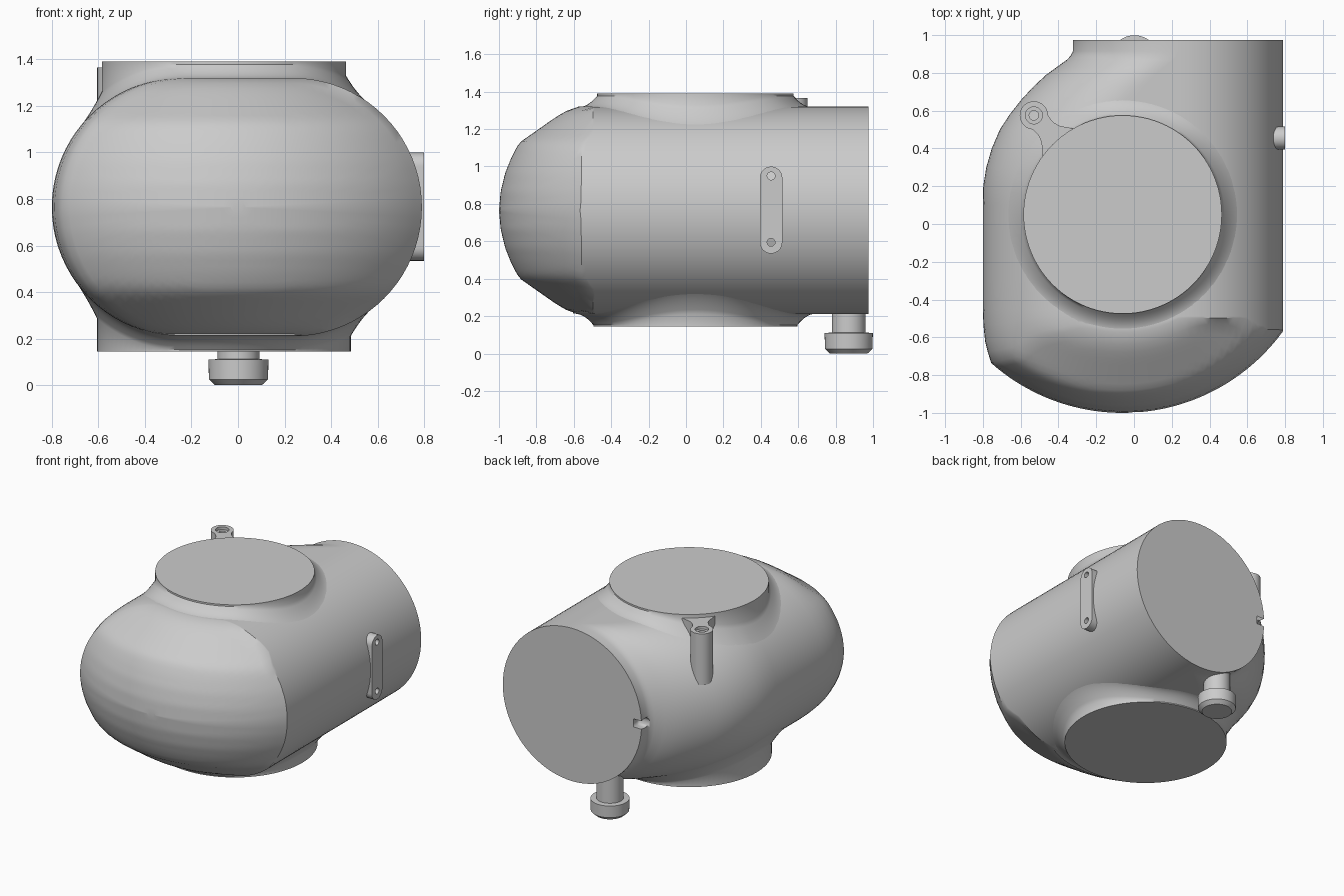
import bpy, bmesh
from math import sin, cos, pi, sqrt, radians

if "Cube" in bpy.data.objects:
    bpy.data.objects.remove(bpy.data.objects["Cube"])

ZC, RB, XR = 0.765, 0.555, 0.235      # body mid height, tube radius, right tube axis
PX, PY = -0.06, 0.05                  # port axis


def interp(table, v):
    if v <= table[0][0]:
        return table[0][1]
    for (a, p), (b, q) in zip(table, table[1:]):
        if v <= b:
            return p + (q - p) * (v - a) / (b - a)
    return table[-1][1]


def finish(ob, angle=30):
    bpy.ops.object.select_all(action='DESELECT')
    ob.select_set(True)
    bpy.context.view_layer.objects.active = ob
    bpy.ops.object.shade_smooth_by_angle(angle=radians(angle))
    return ob


def from_rings(name, rings, angle=30):
    """Skin a list of closed rings and cap both ends."""
    bm = bmesh.new()
    rows = [[bm.verts.new(p) for p in r] for r in rings]
    n = len(rows[0])
    for a, b in zip(rows, rows[1:]):
        for i in range(n):
            j = (i + 1) % n
            bm.faces.new((a[i], a[j], b[j], b[i]))
    bm.faces.new(rows[0][::-1])
    bm.faces.new(rows[-1])
    bmesh.ops.recalc_face_normals(bm, faces=bm.faces)
    me = bpy.data.meshes.new(name)
    bm.to_mesh(me)
    bm.free()
    ob = bpy.data.objects.new(name, me)
    bpy.context.collection.objects.link(ob)
    return finish(ob, angle)


def circle(x, y, r, n=32):
    return [(x + r * cos(2 * pi * i / n), y + r * sin(2 * pi * i / n)) for i in range(n)]


def plate(name, loops, depth, loc, rot=(0, 0, 0)):
    """Extruded flat outline; loops after the first are holes. loc is mid depth."""
    cu = bpy.data.curves.new(name, 'CURVE')
    cu.dimensions = '2D'
    cu.fill_mode = 'BOTH'
    cu.extrude = depth / 2
    for loop in loops:
        sp = cu.splines.new('POLY')
        sp.points.add(len(loop) - 1)
        for p, (x, y) in zip(sp.points, loop):
            p.co = (x, y, 0, 1)
        sp.use_cyclic_u = True
    ob = bpy.data.objects.new(name, cu)
    bpy.context.collection.objects.link(ob)
    ob.location, ob.rotation_euler = loc, rot
    bpy.ops.object.select_all(action='DESELECT')
    ob.select_set(True)
    bpy.context.view_layer.objects.active = ob
    bpy.ops.object.convert(target='MESH')
    return finish(bpy.context.view_layer.objects.active)


# Body: stadium section whose left side sweeps in to a round outlet at the back
LEFT = [(0.1, -0.8), (0.2, -0.798), (0.3, -0.782), (0.4, -0.753), (0.5, -0.71),
        (0.58, -0.658), (0.66, -0.595), (0.73, -0.53), (0.79, -0.465), (0.83, -0.41),
        (0.87, -0.355), (0.89, -0.336), (0.915, -0.325), (0.975, -0.325)]
DOME = [(0, 1.05), (0.1, 1.041), (0.2, 1.017), (0.28, 0.985), (0.34, 0.955), (0.37, 0.93),
        (0.5, 0.745), (0.53, 0.695), (0.555, 0.625)]


def section(xl, arc=40, flat=8):
    """Stadium outline in x, z."""
    pts, xa = [], xl + RB
    for cx, start, nxt in ((XR, -pi / 2, xa), (xa, pi / 2, XR)):
        for i in range(arc + 1):
            t = start + pi * i / arc
            pts.append((cx + RB * cos(t), ZC + RB * sin(t)))
        for i in range(1, flat):
            pts.append((cx + (nxt - cx) * i / flat, pts[-1][1]))
    return pts


def front_y(x, z):
    r = interp(DOME, abs(z - ZC))
    return PY - sqrt(max(r * r - (x - PX) ** 2, 0.3))


rings = []
for k in range(1, 25):                                   # domed front
    s = k / 24
    pts = [(x * s, ZC + (z - ZC) * s) for x, z in section(-0.755)]
    rings.append([(x, front_y(x, z), z) for x, z in pts])
edge = [p[1] for p in rings[-1]]
for s, xl in ((0.8, -0.774), (0.6, -0.788), (0.3, -0.797), (0, -0.8)):   # rounded shoulder
    rings.append([(x, -0.45 + (e + 0.45) * s, z) for (x, z), e in zip(section(xl), edge)])
for y in [-0.3, -0.1] + [p[0] for p in LEFT]:
    rings.append([(x, y, z) for x, z in section(interp(LEFT, y))])
body = from_rings("body", rings, 35)

# Small notch in the outlet rim
notch = plate("notch_cutter", [[(0.035 * cos(pi + pi * i / 12), 0.035 * sin(pi + pi * i / 12))
                                for i in range(13)] + [(0.025, 0.08), (-0.025, 0.08)]],
              0.14, (-0.33, 0.93, ZC), (0, -pi / 2, 0))
me = notch.data
bm = bmesh.new()
bm.from_mesh(me)
bmesh.ops.remove_doubles(bm, verts=bm.verts, dist=1e-5)
bmesh.ops.recalc_face_normals(bm, faces=bm.faces)
bm.to_mesh(me)
bm.free()
notch.hide_render = True
notch.hide_set(True)
mod = body.modifiers.new("notch", 'BOOLEAN')
mod.operation, mod.object, mod.solver = 'DIFFERENCE', notch, 'EXACT'


# Round ports above and below, with a fillet that follows the body surface
def rise(x, y):
    dx = max(interp(LEFT, y) + RB - x, x - XR, 0)
    return sqrt(max(RB * RB - dx * dx, 0.01))


def port(name, r0, height, side):
    n, rows = 96, []
    for t in [-1] + [i / 8 for i in range(9)]:
        row = []
        for i in range(n):
            a = 2 * pi * i / n
            r = r0 + 0.11 * max(t, 0)
            x, y = PX + r * cos(a), PY + r * sin(a)
            h = height if t < 0 else rise(x, y) + 0.062 * (1 - t) ** 2.2 - 0.004
            row.append((x, y, ZC + side * h))
        rows.append(row)
    rows.append([(PX + (x - PX) * 0.7, PY + (y - PY) * 0.7, ZC + side * 0.1) for x, y, z in rows[-1]])
    return from_rings(name, rows, 40)


port("top_port", 0.525, 1.39 - ZC, 1)
port("bottom_port", 0.545, ZC - 0.145, -1)

# Screw lug beside the top port
LX, LY = -0.53, 0.575
half = [(0.27, 0.12), (0.2, 0.115), (0.165, 0.09), (0.135, 0.066), (0.1, 0.053), (0.07, 0.053)]
arc = [(0.075 * cos(radians(a)), 0.075 * sin(radians(a))) for a in range(48, 313, 12)]
local = half + arc + [(u, -v) for u, v in half[::-1]]
outline = [(0.667 * u + 0.745 * v, -0.745 * u + 0.667 * v) for u, v in local]
plate("screw_lug", [outline, circle(0, 0, 0.045)], 0.37, (LX, LY, 1.18))
plate("lug_insert", [circle(0, 0, 0.046), circle(0, 0, 0.025)], 0.3, (LX, LY, 1.195))

# Side strip with two screw holes
slot = [(0.06 * cos(pi * i / 16), 0.1725 * (1 if i <= 16 else -1) + 0.06 * sin(pi * i / 16))
        for i in list(range(17)) + list(range(16, 33))]
slot = slot[:17] + [(x, -0.1725 + 0.06 * sin(pi * k / 16)) for k, (x, _) in zip(range(16, 33), slot[17:])]
plate("side_strip", [slot, circle(0, 0.1825, 0.021), circle(0, -0.1725, 0.021)],
      0.16, (0.72, 0.455, 0.767), (pi / 2, 0, pi / 2))

# Drain stem and cap under the outlet
profile = [(0.1, 0.0), (0.127, 0.025), (0.129, 0.11), (0.09, 0.112), (0.09, 0.4)]
from_rings("drain_plug", [[(x, y, z) for x, y in circle(0.002, 0.87, r, 48)] for r, z in profile])
